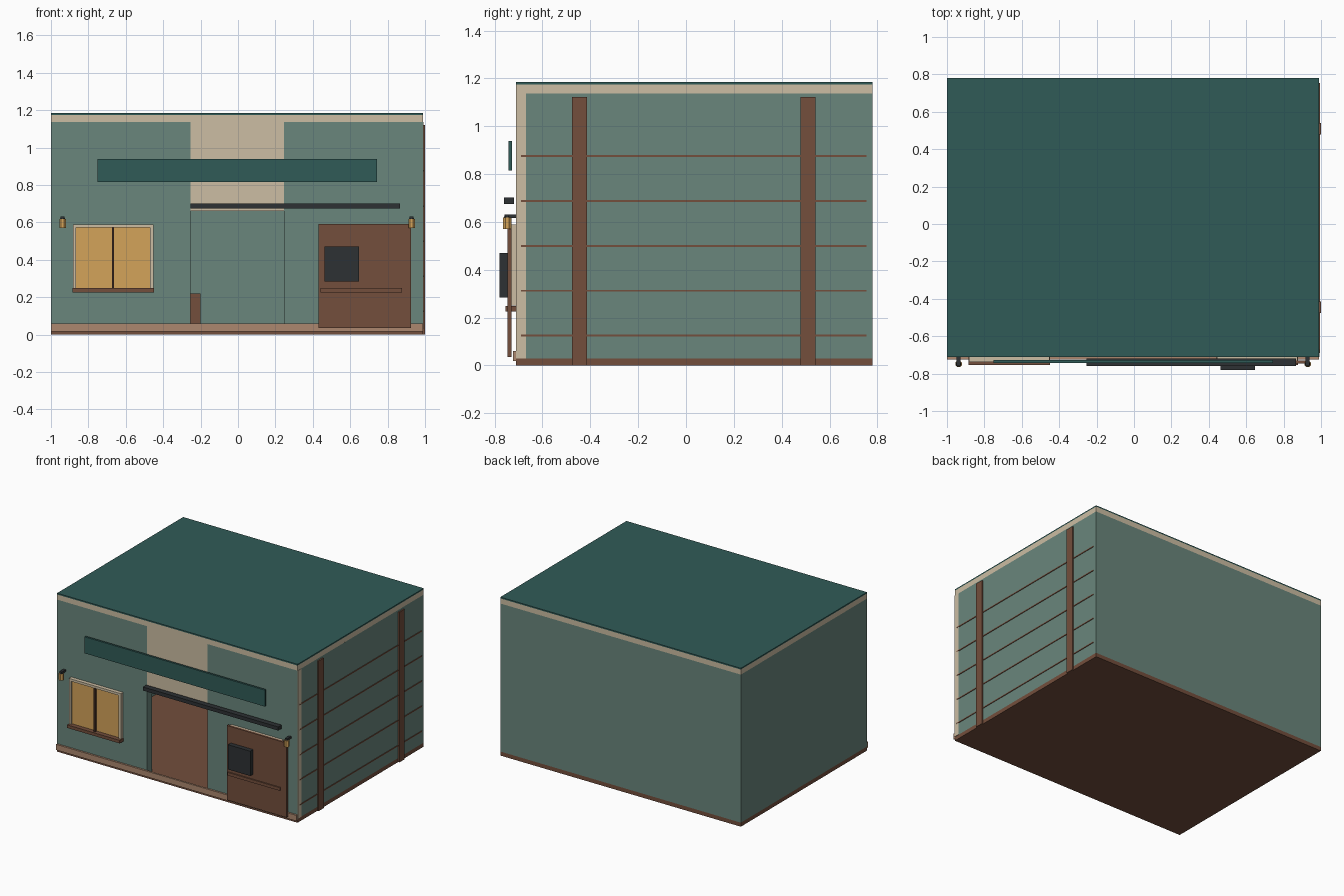
import bpy, bmesh
from mathutils import Matrix

if "Cube" in bpy.data.objects:
    bpy.data.objects.remove(bpy.data.objects["Cube"])

CX = -0.005            # building centre line
XL, XR = -1.0, 0.99    # shell sides
YF, YB = -0.71, 0.78   # shell front and back
T = 0.06               # wall thickness


def material(name, rgb):
    m = bpy.data.materials.new(name)
    m.diffuse_color = [((c / 255 + 0.055) / 1.055) ** 2.4 for c in rgb] + [1]
    m.use_nodes = True
    m.node_tree.nodes["Principled BSDF"].inputs["Base Color"].default_value = m.diffuse_color
    return m


GREEN = material("wall_green", (106, 134, 124))
TEAL = material("dark_teal", (48, 91, 87))
CREAM = material("cream", (204, 189, 163))
BROWN = material("brown", (115, 78, 60))
TAN = material("tan", (172, 135, 110))
AMBER = material("amber", (211, 163, 90))
DARK = material("charcoal", (45, 49, 51))
UMBER = material("dark_brown", (72, 50, 40))


def finish(name, bm, mat):
    me = bpy.data.meshes.new(name)
    bm.to_mesh(me)
    bm.free()
    me.materials.append(mat)
    ob = bpy.data.objects.new(name, me)
    bpy.context.collection.objects.link(ob)
    return ob


def box(name, x, y, z, mat):
    """Box from (min, max) ranges on each axis."""
    bm = bmesh.new()
    size = [r[1] - r[0] for r in (x, y, z)]
    mid = [(r[1] + r[0]) / 2 for r in (x, y, z)]
    bmesh.ops.create_cube(bm, size=1, matrix=Matrix.Translation(mid) @ Matrix.Diagonal((*size, 1)))
    return finish(name, bm, mat)


def prism(name, centre, r1, r2, depth, mat, sides=8):
    bm = bmesh.new()
    bmesh.ops.create_cone(bm, cap_ends=True, segments=sides, radius1=r1, radius2=r2, depth=depth,
                          matrix=Matrix.Translation(centre) @ Matrix.Rotation(0.3927, 4, 'Z'))
    return finish(name, bm, mat)


# Shell: floor, walls with an open doorway, ceiling trim and flat roof
box("floor", (XL, XR), (YF, YB), (0, 0.03), BROWN)
WZ = (0.03, 1.137)
box("front_wall_left", (XL, -0.255), (YF, YF + T), WZ, GREEN)
box("front_wall_right", (0.245, XR), (YF, YF + T), WZ, GREEN)
box("door_header", (-0.255, 0.245), (YF, YF + T), (0.66, 1.137), CREAM)
box("back_wall", (XL, XR), (YB - T, YB), WZ, GREEN)
for side, x0 in (("left", XL), ("right", XR - T)):
    box("side_wall_" + side, (x0, x0 + T), (YF + T, YB - T), WZ, GREEN)
box("ceiling_trim", (XL, XR), (YF, YB), (1.137, 1.175), CREAM)
box("roof", (XL, XR), (YF, YB), (1.175, 1.185), TEAL)
box("front_baseboard", (XL, XR), (-0.724, YF), (0.018, 0.06), TAN)
box("corner_trim", (XR, XR + 0.003), (YF, YF + 0.04), WZ, CREAM)

# Right side posts and thin battens
for i, y in enumerate((-0.445, 0.51)):
    box(f"side_post_{i}", (XR - 0.005, 1.0), (y - 0.031, y + 0.031), (0, 1.122), BROWN)
for i in range(5):
    z = 0.125 + 0.1875 * i
    box(f"side_batten_{i}", (XR - 0.003, XR + 0.004), (-0.69, 0.755), (z - 0.004, z + 0.004), BROWN)

# Matching windows and lanterns on both sides of the doorway
for s, side in ((-1, "left"), (1, "right")):
    wx = CX + s * 0.663
    x0, x1, f = wx - 0.215, wx + 0.215, 0.017
    box("window_glass_" + side, (x0 + f, x1 - f), (-0.725, YF), (0.25, 0.572), AMBER)
    for j, (a, b) in enumerate(((x0, x0 + f), (x1 - f, x1))):
        box(f"window_jamb_{side}_{j}", (a, b), (-0.738, YF), (0.25, 0.572), CREAM)
    box("window_head_" + side, (x0, x1), (-0.738, YF), (0.572, 0.59), CREAM)
    box("window_mullion_" + side, (wx - 0.006, wx + 0.006), (-0.742, YF), (0.25, 0.575), UMBER)
    box("window_sill_" + side, (x0 - 0.003, x1 + 0.003), (-0.755, YF), (0.225, 0.248), BROWN)

    lx = CX + s * 0.933
    box("lantern_arm_" + side, (lx - 0.01, lx + 0.01), (-0.758, YF), (0.617, 0.632), DARK)
    prism("lantern_body_" + side, (lx, -0.748, 0.594), 0.019, 0.019, 0.048, AMBER)
    prism("lantern_cap_" + side, (lx, -0.748, 0.624), 0.016, 0.008, 0.016, DARK)

# Sliding door hanging from its rail, with a dark box on it
box("door_rail", (-0.255, 0.865), (-0.76, -0.72), (0.675, 0.702), DARK)
box("sliding_door", (0.43, 0.925), (-0.746, -0.729), (0.035, 0.592), BROWN)
box("door_box", (0.463, 0.648), (-0.78, -0.715), (0.285, 0.47), DARK)

# Blank sign board over the entrance, low counter inside
box("sign_board", (-0.75, 0.743), (-0.743, -0.728), (0.815, 0.938), TEAL)
box("inside_counter", (-0.58, -0.2), (0.4, 0.68), (0.03, 0.22), BROWN)
